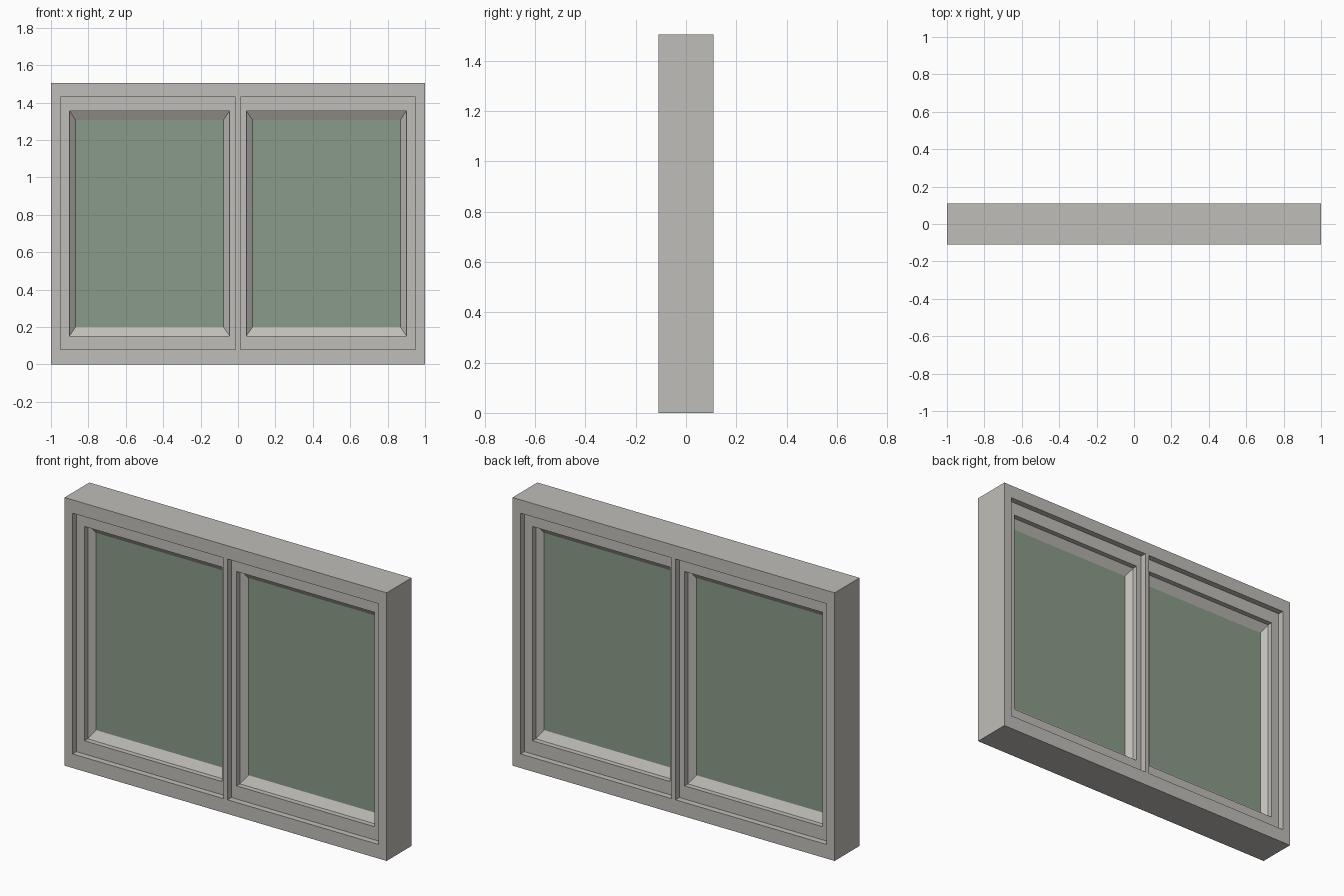
import bpy, bmesh

if "Cube" in bpy.data.objects:
    bpy.data.objects.remove(bpy.data.objects["Cube"])


def material(name, rgb):
    m = bpy.data.materials.new(name)
    m.diffuse_color = (*rgb, 1)
    m.use_nodes = True
    m.node_tree.nodes["Principled BSDF"].inputs["Base Color"].default_value = m.diffuse_color
    return m


GREY = material("warm_grey_frame", (0.53, 0.515, 0.48))
GREEN = material("green_glass", (0.25, 0.33, 0.245))


def finish(bm, name, mat):
    bmesh.ops.recalc_face_normals(bm, faces=bm.faces[:])
    me = bpy.data.meshes.new(name)
    bm.to_mesh(me)
    bm.free()
    me.materials.append(mat)
    ob = bpy.data.objects.new(name, me)
    bpy.context.collection.objects.link(ob)
    return ob


# Outer frame with thin centre mullion: grid of cells minus two openings, extruded
D = 0.11
xs = [-1, -0.95, -0.013, 0.013, 0.95, 1]
zs = [0, 0.079, 1.43, 1.505]
bm = bmesh.new()
grid = [[bm.verts.new((x, -D, z)) for z in zs] for x in xs]
for i in range(5):
    for j in range(3):
        if j == 1 and i in (1, 3):
            continue
        bm.faces.new((grid[i][j], grid[i + 1][j], grid[i + 1][j + 1], grid[i][j + 1]))
ext = bmesh.ops.extrude_face_region(bm, geom=bm.faces[:], use_keep_orig=True)
for v in ext["geom"]:
    if isinstance(v, bmesh.types.BMVert):
        v.co.y = D
finish(bm, "outer_frame", GREY)

# Rectangles (near x, far x, bottom z, top z) of the sash, from outside to glass
OUTER = (0.013, 0.95, 0.079, 1.43)
INNER = (0.045, 0.90, 0.153, 1.356)
PANE = (0.0775, 0.869, 0.20, 1.307)
# Cross-section through the depth, same on both sides
SECTION = [(OUTER, -0.076), (INNER, -0.076), (INNER, -0.047), (PANE, -0.019),
           (PANE, 0.019), (INNER, 0.047), (INNER, 0.076), (OUTER, 0.076)]


def loop(bm, rect, y, side):
    x0, x1, z0, z1 = rect
    return [bm.verts.new((side * x, y, z))
            for x, z in ((x0, z0), (x1, z0), (x1, z1), (x0, z1))]


def skin(bm, a, b):
    for k in range(4):
        n = (k + 1) % 4
        bm.faces.new((a[k], a[n], b[n], b[k]))


for side, label in ((-1, "left"), (1, "right")):
    # Sash with bevelled inner edge
    bm = bmesh.new()
    loops = [loop(bm, r, y, side) for r, y in SECTION]
    for k in range(len(loops)):
        skin(bm, loops[k], loops[(k + 1) % len(loops)])
    finish(bm, label + "_sash", GREY)

    # Glass pane
    bm = bmesh.new()
    a, b = loop(bm, PANE, -0.019, side), loop(bm, PANE, 0.019, side)
    skin(bm, a, b)
    bm.faces.new(a)
    bm.faces.new(b)
    finish(bm, label + "_glass", GREEN)
